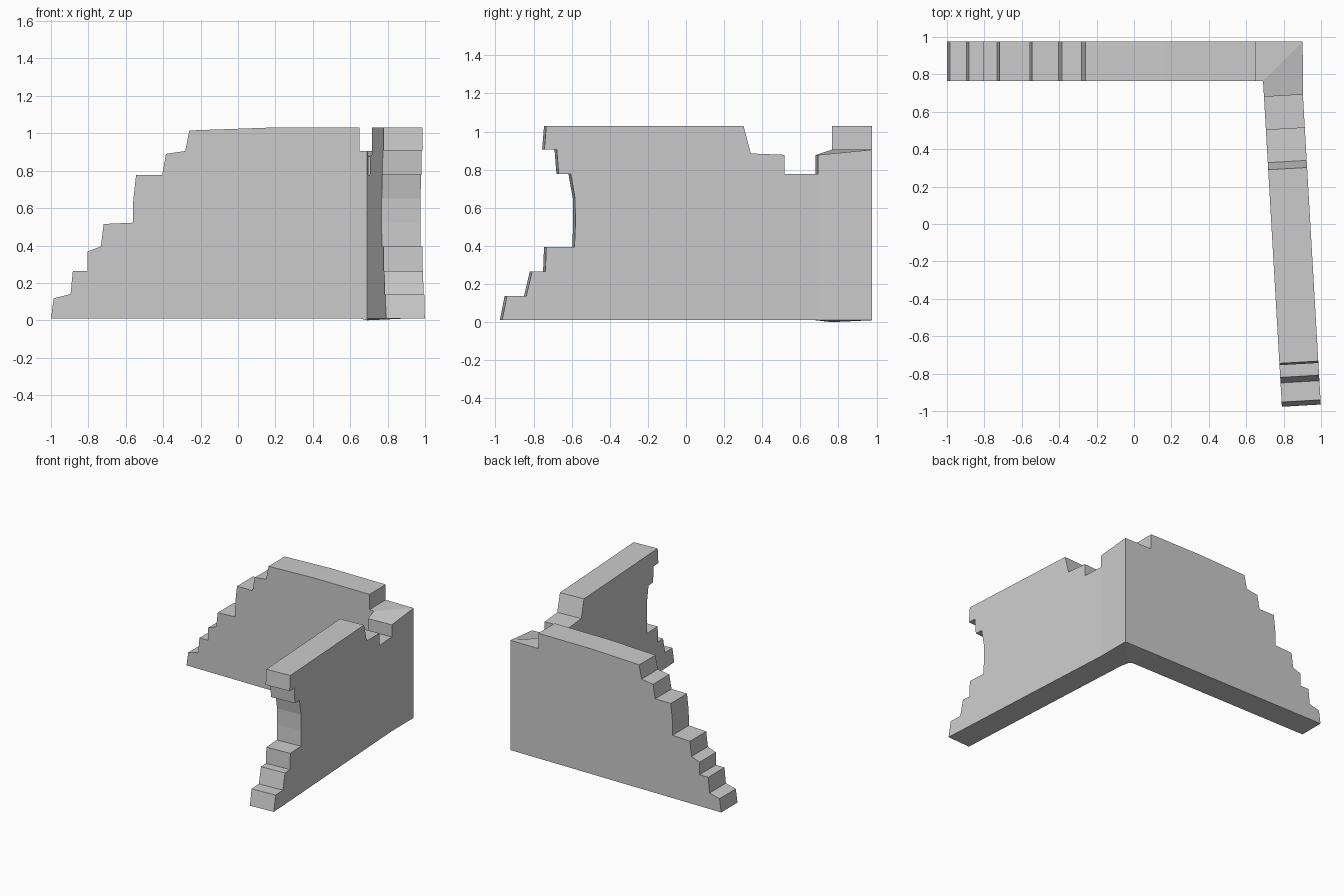
import bpy, bmesh

if "Cube" in bpy.data.objects:
    bpy.data.objects.remove(bpy.data.objects["Cube"])

bm = bmesh.new()


def wall(side_a, side_b, split):
    """Bridge two matching side outlines, leaving the mitre (last point to first) open."""
    a = [bm.verts.new(p) for p in side_a]
    b = [bm.verts.new(p) for p in side_b]
    for i in range(len(a) - 1):
        bm.faces.new((a[i], a[i + 1], b[i + 1], b[i]))
    for side in (a, b):
        face = bm.faces.new(side)
        # split each side near the corner so the bend stays crisp
        bmesh.utils.face_split(face, side[split[0]], side[split[1]])


# Back wall: broken stepped edge on the left, mitred into the corner on the right
back = [(0.65, 0.01), (-1, 0.01), (-0.985, 0.118), (-0.895, 0.14), (-0.883, 0.265),
        (-0.805, 0.265), (-0.805, 0.368), (-0.733, 0.395), (-0.718, 0.515),
        (-0.562, 0.522), (-0.56, 0.64), (-0.545, 0.777), (-0.405, 0.777),
        (-0.385, 0.89), (-0.282, 0.905), (-0.26, 1.015), (0.16, 1.03),
        (0.65, 1.03), (0.65, 0.905)]
inner_low, inner_top = (0.69, 0.765, 0.0), (0.69, 0.765, 0.905)
outer_low, outer_top = (0.902, 0.975, 0.01), (0.902, 0.975, 0.905)
wall([inner_low] + [(x, 0.765, z) for x, z in back] + [inner_top],
     [outer_low] + [(x, 0.975, z) for x, z in back] + [outer_top],
     (1, len(back)))

# Side wall: slightly splayed, ruined front edge and a notch near the corner
side = [(0.68, 0.01), (-0.977, 0.01), (-0.952, 0.137), (-0.85, 0.137), (-0.82, 0.265),
        (-0.75, 0.265), (-0.745, 0.395), (-0.597, 0.395), (-0.592, 0.52),
        (-0.594, 0.65), (-0.617, 0.778), (-0.68, 0.778), (-0.69, 0.907),
        (-0.755, 0.907), (-0.745, 1.03), (0.29, 1.03), (0.328, 0.885),
        (0.505, 0.878), (0.505, 0.778), (0.68, 0.778), (0.68, 0.877)]


def splay(y):
    return 0.69 + 0.0578 * (0.765 - y)


wall([inner_low] + [(splay(y), y, z) for y, z in side] + [inner_top],
     [outer_low] + [(splay(y) + 0.208, y + 0.012, z) for y, z in side] + [outer_top],
     (1, len(side)))

# Weld the mitre and finish
bmesh.ops.remove_doubles(bm, verts=bm.verts, dist=0.0005)
bmesh.ops.recalc_face_normals(bm, faces=bm.faces)
mesh = bpy.data.meshes.new("ruined_corner_wall")
bm.to_mesh(mesh)
bm.free()
obj = bpy.data.objects.new("ruined_corner_wall", mesh)
bpy.context.collection.objects.link(obj)
